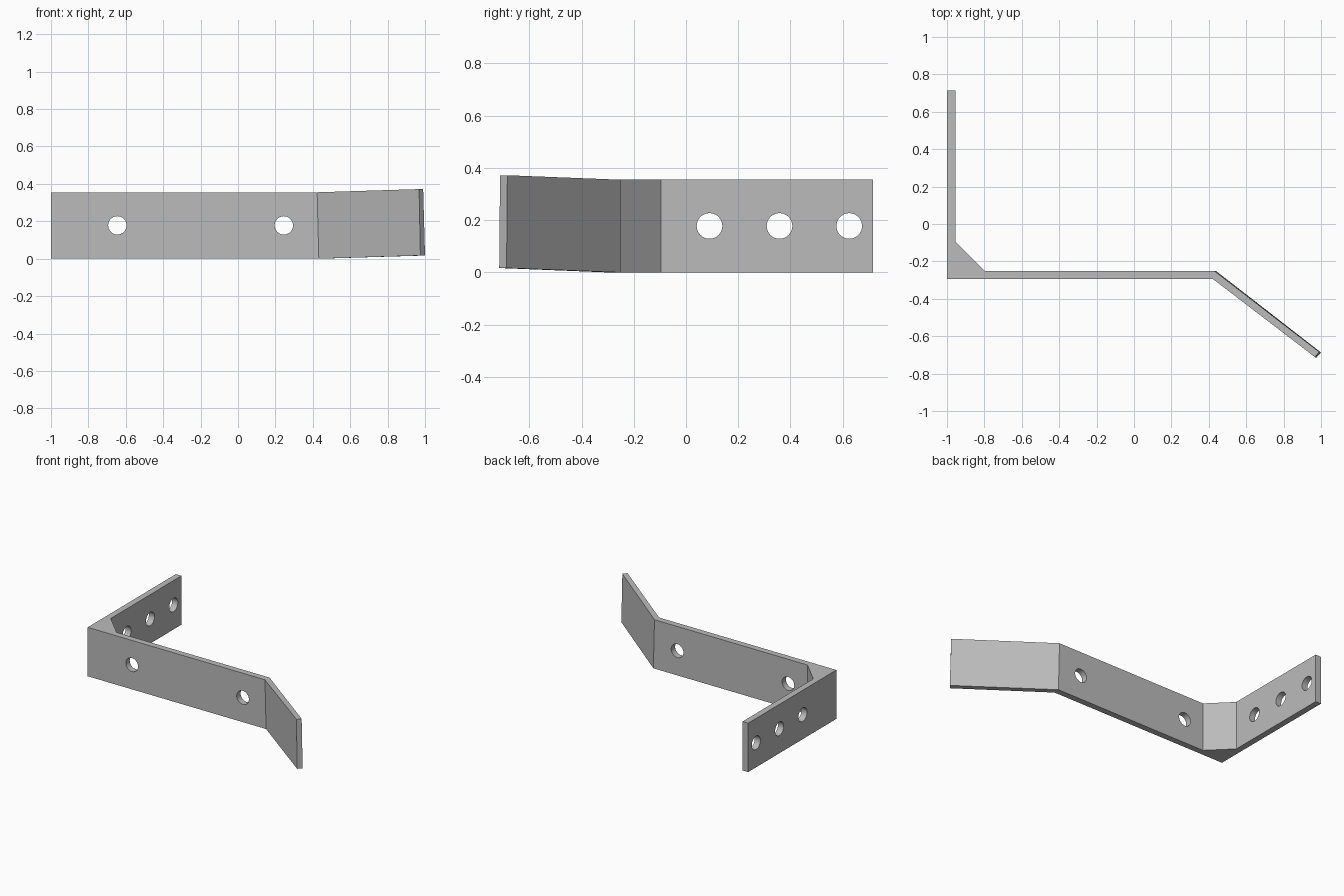
import bpy
import bmesh
import math

cube = bpy.data.objects.get("Cube")
if cube:
    bpy.data.objects.remove(cube, do_unlink=True)

H = 0.355      # strip height
T = 0.045      # strip thickness
FRONT = -0.295
BACK = FRONT + T
HOLE_Z = 0.178

steel = bpy.data.materials.new("grey_steel")
steel.use_nodes = True
color = (0.5, 0.5, 0.5, 1)
steel.diffuse_color = color
steel.node_tree.nodes["Principled BSDF"].inputs["Base Color"].default_value = color


def prism(name, bottom, top):
    """Solid between two matching rings of points."""
    bm = bmesh.new()
    lo = [bm.verts.new(p) for p in bottom]
    hi = [bm.verts.new(p) for p in top]
    bm.faces.new(lo[::-1])
    bm.faces.new(hi)
    n = len(lo)
    for i in range(n):
        j = (i + 1) % n
        bm.faces.new((lo[i], lo[j], hi[j], hi[i]))
    bmesh.ops.recalc_face_normals(bm, faces=bm.faces)
    mesh = bpy.data.meshes.new(name)
    bm.to_mesh(mesh)
    bm.free()
    mesh.materials.append(steel)
    obj = bpy.data.objects.new(name, mesh)
    bpy.context.collection.objects.link(obj)
    return obj


def drill(obj, location, rotation):
    """Cut one round bolt hole through the strip."""
    bpy.ops.mesh.primitive_cylinder_add(vertices=48, radius=0.049, depth=0.14,
                                        location=location, rotation=rotation)
    cutter = bpy.context.object
    cutter.hide_render = True
    cutter.data.materials.append(steel)
    mod = obj.modifiers.new("bolt_hole", 'BOOLEAN')
    mod.operation = 'DIFFERENCE'
    mod.solver = 'EXACT'
    mod.object = cutter
    bpy.context.view_layer.objects.active = obj
    bpy.ops.object.modifier_apply(modifier=mod.name)
    bpy.data.objects.remove(cutter, do_unlink=True)


# Fold line, leaning slightly so the wing rises toward its tip
fold_lo = [(0.432, FRONT, 0), (0.437, BACK, 0)]
fold_hi = [(0.423, FRONT, H), (0.428, BACK, H)]

# Long strip, side arm and solid corner gusset
inner = [(-0.80, BACK), (-1 + T, -0.095), (-1 + T, 0.715), (-1, 0.715), (-1, FRONT)]
body = prism("angle_bracket",
             fold_lo + [(x, y, 0) for x, y in inner],
             fold_hi + [(x, y, H) for x, y in inner])

for x in (-0.645, 0.245):
    drill(body, (x, (FRONT + BACK) / 2, HOLE_Z), (math.pi / 2, 0, 0))
for y in (0.09, 0.358, 0.625):
    drill(body, (-1 + T / 2, y, HOLE_Z), (0, math.pi / 2, 0))

# Bent wing
tip_lo = [(1.0, -0.687, 0.017), (0.975, -0.715, 0.017)]
tip_hi = [(0.990, -0.684, 0.372), (0.968, -0.712, 0.372)]
wing = prism("bent_wing", fold_lo + tip_lo, fold_hi + tip_hi)

# Smooth hole walls, crisp edges elsewhere
bpy.ops.object.select_all(action='DESELECT')
body.select_set(True)
bpy.context.view_layer.objects.active = body
bpy.ops.object.shade_smooth_by_angle(angle=math.radians(30))
